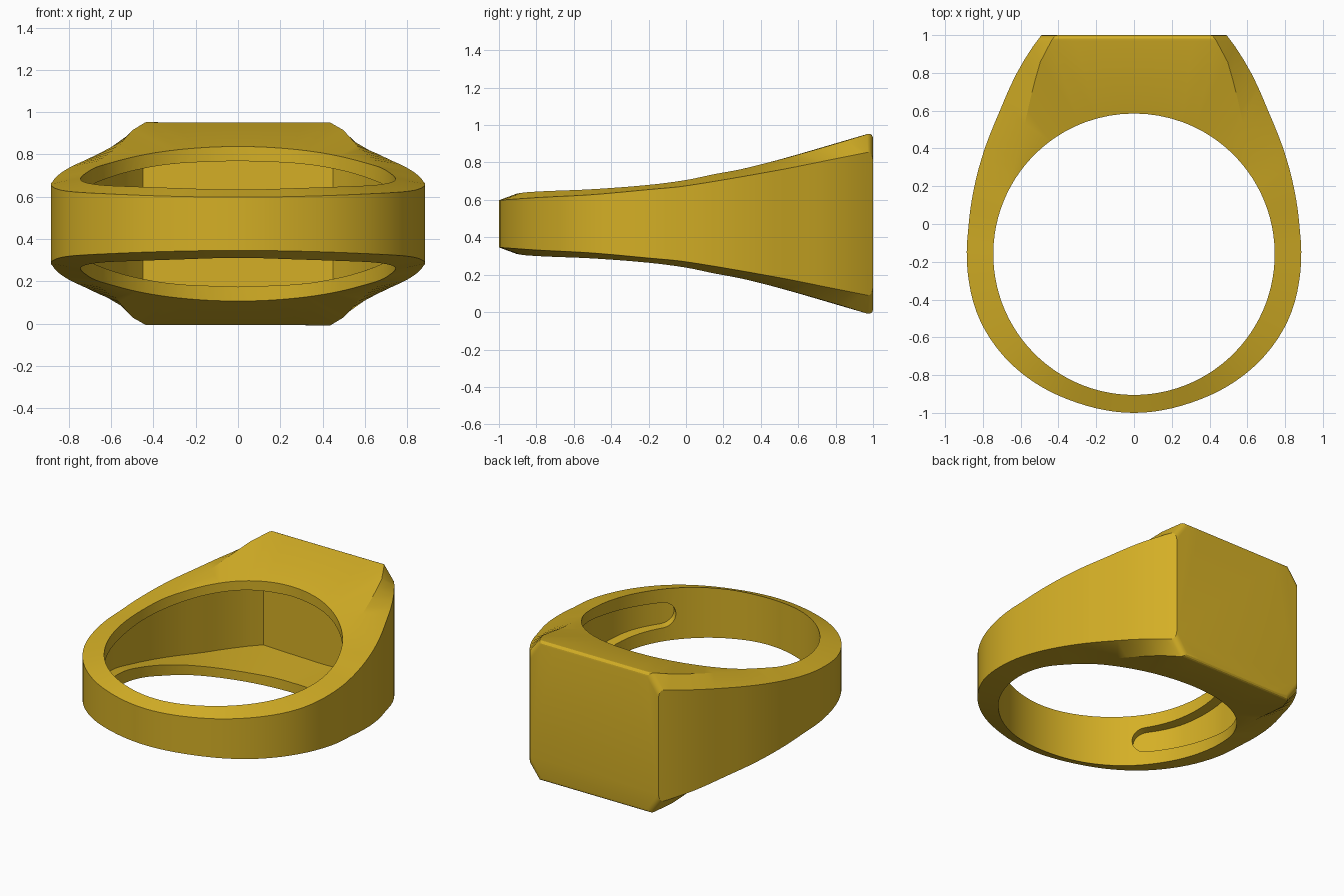
import bpy, bmesh, math
from math import radians, degrees, cos, sin, tan, atan2, hypot

if "Cube" in bpy.data.objects:
    bpy.data.objects.remove(bpy.data.objects["Cube"])

CY, RI, ZC = -0.16, 0.745, 0.472      # hole centre, hole radius, mid height


def curve(pts, x):
    """Smooth interpolation through sorted (x, value) points."""
    n = len(pts)
    x = min(max(x, pts[0][0]), pts[-1][0])
    i = next((k for k in range(n - 1) if x <= pts[k + 1][0]), n - 2)

    def slope(k):
        a, b = pts[max(k - 1, 0)], pts[min(k + 1, n - 1)]
        return (b[1] - a[1]) / (b[0] - a[0])
    (x0, y0), (x1, y1) = pts[i], pts[i + 1]
    d = x1 - x0
    t = (x - x0) / d
    return ((2*t**3 - 3*t*t + 1) * y0 + (t**3 - 2*t*t + t) * d * slope(i)
            + (3*t*t - 2*t**3) * y1 + (t**3 - t*t) * d * slope(i + 1))


# Outer plan outline, stored as radius by angle about the hole centre
outline = [(-.29, -.95), (0, -1), (.29, -.95), (.51, -.85), (.69, -.70), (.82, -.5),
           (.875, -.3), (.885, -.12), (.875, 0), (.845, .2), (.79, .4), (.71, .6),
           (.62, .8), (.49, 1)]
polar = [(degrees(atan2(y - CY, x)), hypot(x, y - CY)) for x, y in outline]
polar[0] = (-180 - polar[2][0], polar[2][1])

# Half heights by y: upper surface and outer edge
upper = [(-1, .126), (-.91, .16), (-.8, .172), (-.5, .185), (-.2, .208), (0, .234),
         (.15, .265), (.3, .293), (.5, .343), (.6, .37), (.8, .428), (1, .488)]
edge = [(-1, .126), (-.8, .14), (-.5, .156), (-.2, .183), (0, .203), (.5, .288),
        (.8, .348), (1, .388)]
CORNER = polar[-1][0]
CREASE = degrees(atan2(1 - CY, .42))


def hole(a):
    return RI * cos(radians(a)), CY + RI * sin(radians(a))


def section(a):
    """Top points (outer, crease, hole) of the ring at one angle."""
    qx, qy = hole(a)
    if a > CORNER + .01:                         # flat signet face
        px, py = (1 - CY) / tan(radians(a)), 1.0
        mx, my, pz = px, py, curve(upper, 1)
    else:
        r = curve(polar, a)
        px, py = r * cos(radians(a)), CY + r * sin(radians(a))
        pz = curve(edge, py)
        f = min(max((py - .25) / .85, 0), 1)
        mx, my = qx + (px - qx) * f, qy + (py - qy) * f
        if a > CORNER - .01:
            py, mx, my = 1.0, .42, 1.0
    return [(px, py, pz), (mx, my, curve(upper, my)), (qx, qy, curve(upper, qy))]


def loft(name, rings, closed):
    """Join equal rings of points into a solid."""
    bm = bmesh.new()
    vs = [[bm.verts.new(p) for p in ring] for ring in rings]
    m, n = len(vs[0]), len(vs)
    for i in range(n if closed else n - 1):
        a, b = vs[i], vs[(i + 1) % n]
        for j in range(m):
            k = (j + 1) % m
            bm.faces.new((a[j], a[k], b[k], b[j]))
    if not closed:
        bm.faces.new(vs[0])
        bm.faces.new(vs[-1])
    bmesh.ops.remove_doubles(bm, verts=bm.verts, dist=1e-4)
    bmesh.ops.recalc_face_normals(bm, faces=bm.faces)
    return bm


def to_object(bm, name):
    me = bpy.data.meshes.new(name)
    bm.to_mesh(me)
    bm.free()
    ob = bpy.data.objects.new(name, me)
    bpy.context.collection.objects.link(ob)
    return ob


# Ring body: sections around the right half, mirrored to the left
angles = [90, 85, 80, 75, CREASE, CORNER] + [64 - 3.5 * i for i in range(44)] + [-90]
half = []
for a in angles:
    top = section(a)
    top = [(0.0 if abs(x) < 1e-6 else x, y, z) for x, y, z in top]
    half.append([(x, y, ZC + z) for x, y, z in top]
                + [(x, y, ZC - z) for x, y, z in reversed(top)])
mirrored = [[(-x, y, z) for x, y, z in r] for r in half[-2:0:-1]]
bm = loft("ring", half + mirrored, True)

# Merge the signet face into one polygon and round its upper and lower edges
front = [f for f in bm.faces if all(v.co.y > .999 for v in f.verts)]
bmesh.ops.dissolve_faces(bm, faces=front)
rim = [e for e in bm.edges if all(v.co.y > .999 for v in e.verts)
       and abs(e.verts[0].co.x - e.verts[1].co.x) > .01]
bmesh.ops.bevel(bm, geom=rim, offset=.032, segments=4, profile=.5, affect='EDGES')
ring = to_object(bm, "signet_ring")

# Hollow behind the face, tapering to rounded slot ends along the band
taper = [(-43, .085), (-35, .088), (-20, .1), (0, .13), (10, .155), (30, .205),
         (50, .255), (67, .285), (90, .298)]
BACK = degrees(atan2(.92 - CY, .45))
END = -43
steps = [END + .02, END + .3, END + 1, END + 2, END + 3.5, END + 5, END + 6.5]
steps += [-33 + 3 * i for i in range(33)] + [BACK, 71, 75, 80, 85, 90]
pocket = []
for a in steps:
    h = curve(taper, a)
    u = min((a - END) / 6.5, 1)
    h *= math.sqrt(max(1 - (1 - u) ** 2, 0))
    if a >= BACK - .01:
        r = (.92 - CY) / sin(radians(a))
    else:
        r = curve(polar, a) - .07 - .02 * max(0, a) / BACK
    c, s = cos(radians(a)), sin(radians(a))
    pocket.append([(k * c, CY + k * s, ZC + z)
                   for k, z in ((.68, h), (r, h), (r, -h), (.68, -h))])
pocket += [[(-x, y, z) for x, y, z in r] for r in pocket[-2::-1]]
cutter = to_object(loft("pocket", pocket, False), "pocket_cutter")
cutter.hide_render = True

mod = ring.modifiers.new("pocket", 'BOOLEAN')
mod.operation, mod.solver, mod.object = 'DIFFERENCE', 'EXACT', cutter
bpy.context.view_layer.objects.active = ring
ring.select_set(True)
bpy.ops.object.modifier_apply(modifier=mod.name)
bpy.data.objects.remove(cutter)

# Gold finish
gold = bpy.data.materials.new("gold")
gold.diffuse_color = (.66, .43, .019, 1)
gold.use_nodes = True
gold.node_tree.nodes["Principled BSDF"].inputs["Base Color"].default_value = gold.diffuse_color
ring.data.materials.clear()
ring.data.materials.append(gold)
bpy.ops.object.shade_smooth_by_angle(angle=radians(25))
